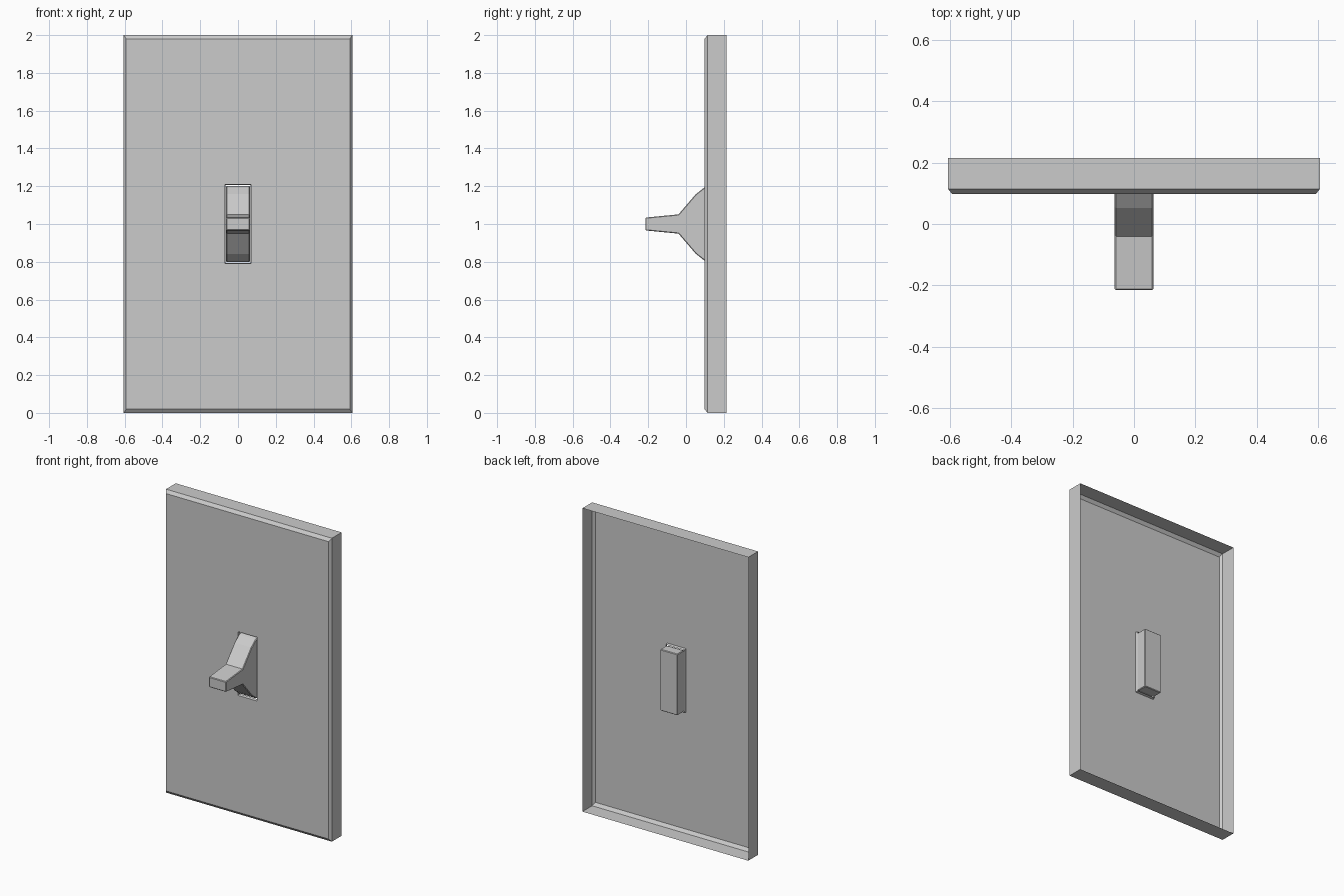
import bpy
import bmesh

if "Cube" in bpy.data.objects:
    bpy.data.objects.remove(bpy.data.objects["Cube"])

MID_Z = 1.0


def make_object(name, bm):
    mesh = bpy.data.meshes.new(name)
    bm.to_mesh(mesh)
    bm.free()
    obj = bpy.data.objects.new(name, mesh)
    bpy.context.collection.objects.link(obj)
    return obj


def rect_ring(bm, half_x, half_z, y):
    corners = ((-1, -1), (1, -1), (1, 1), (-1, 1))
    return [bm.verts.new((sx * half_x, y, MID_Z + sz * half_z)) for sx, sz in corners]


# Wall plate: thin open-backed shell, chamfered rim, slot with a small inner lip
bm = bmesh.new()
sections = [
    (0.605, 1.0, 0.215),
    (0.605, 1.0, 0.114),
    (0.592, 0.98, 0.098),
    (0.070, 0.21, 0.098),
    (0.066, 0.206, 0.114),
]
rings = [rect_ring(bm, *s) for s in sections]
for outer, inner in zip(rings, rings[1:]):
    for i in range(4):
        j = (i + 1) % 4
        bm.faces.new((outer[i], outer[j], inner[j], inner[i]))
make_object("wall_plate", bm)

# Toggle lever: mirrored side profile (y, half height) extruded across x
half_profile = [
    (-0.215, 0.034),
    (-0.040, 0.051),
    (0.052, 0.158),
    (0.098, 0.194),
    (0.120, 0.202),
    (0.180, 0.202),
]
outline = [(y, MID_Z + h) for y, h in half_profile]
outline += [(y, MID_Z - h) for y, h in reversed(half_profile)]
bm = bmesh.new()
face = bm.faces.new([bm.verts.new((-0.063, y, z)) for y, z in outline])
moved = bmesh.ops.extrude_face_region(bm, geom=[face])["geom"]
bmesh.ops.translate(bm, vec=(0.126, 0, 0),
                    verts=[v for v in moved if isinstance(v, bmesh.types.BMVert)])
bmesh.ops.recalc_face_normals(bm, faces=bm.faces)
lever = make_object("toggle_lever", bm)

# Slightly softened lever edges
bevel = lever.modifiers.new("soft_edges", "BEVEL")
bevel.width = 0.004
bevel.segments = 1
bevel.limit_method = "ANGLE"
bevel.angle_limit = 1.0
